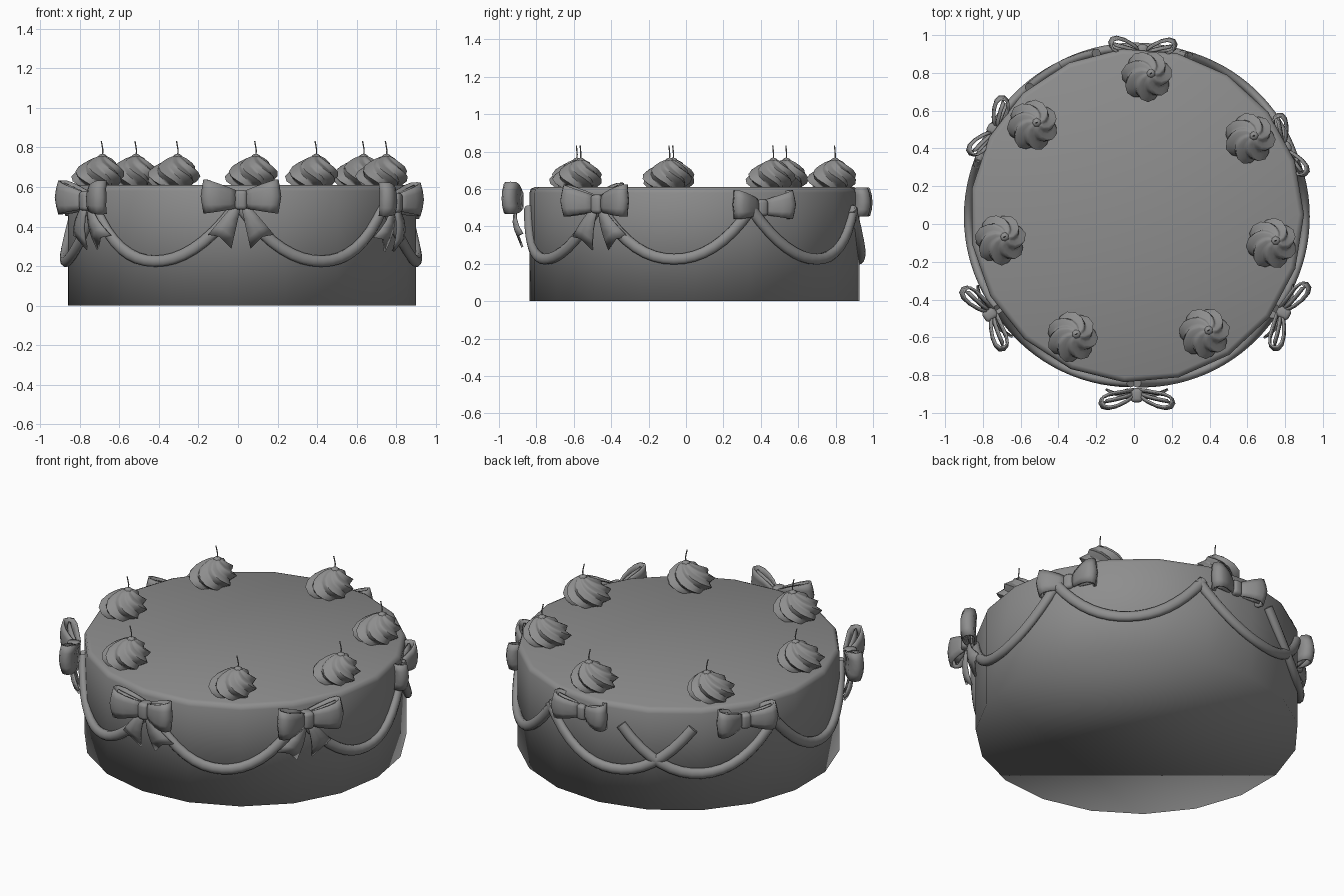
import bpy, bmesh, math
from mathutils import Matrix, Vector

if "Cube" in bpy.data.objects:
    bpy.data.objects.remove(bpy.data.objects["Cube"])

CX, CY, R, TOP = 0.015, 0.045, 0.885, 0.61
grey = bpy.data.materials.new("dark_grey")
grey.diffuse_color = (0.27, 0.27, 0.27, 1)
grey.use_nodes = True
grey.node_tree.nodes["Principled BSDF"].inputs["Base Color"].default_value = grey.diffuse_color


def make(name, bm, angle=40, thick=0):
    bmesh.ops.recalc_face_normals(bm, faces=bm.faces[:])
    me = bpy.data.meshes.new(name)
    bm.to_mesh(me)
    bm.free()
    me.materials.append(grey)
    ob = bpy.data.objects.new(name, me)
    bpy.context.collection.objects.link(ob)
    if thick:
        s = ob.modifiers.new("thickness", 'SOLIDIFY')
        s.thickness = thick
        s.offset = 0
    bpy.ops.object.select_all(action='DESELECT')
    ob.select_set(True)
    bpy.context.view_layer.objects.active = ob
    bpy.ops.object.shade_smooth_by_angle(angle=math.radians(angle))
    return ob


def skin(bm, rings, closed=True, caps=True):
    """Join rows of points with quads."""
    rows = [[bm.verts.new(p) for p in r] for r in rings]
    n = len(rows[0])
    for a, b in zip(rows, rows[1:]):
        for i in range(n if closed else n - 1):
            j = (i + 1) % n
            bm.faces.new((a[i], a[j], b[j], b[i]))
    if caps and closed:
        bm.faces.new(rows[0][::-1])
        bm.faces.new(rows[-1])


def ring(x, y, z, r, n, start=0.0):
    return [(x + r * math.cos(start + 2 * math.pi * i / n),
             y + r * math.sin(start + 2 * math.pi * i / n), z) for i in range(n)]


# Cake body: 19 sides with a softened top rim, smooth all over
bm = bmesh.new()
skin(bm, [ring(CX, CY, z, r, 19, math.radians(-56.5)) for z, r in
          ((0, R), (TOP - 0.03, R), (TOP - 0.009, R - 0.008), (TOP, R - 0.028))])
make("cake_body", bm, 180)


# Swirled cream dollops, each with a cherry and stem
def dollop(x, y, k):
    profile = [(0.0, 0.1), (0.025, 0.127), (0.05, 0.137), (0.075, 0.128),
               (0.1, 0.106), (0.12, 0.08), (0.14, 0.05), (0.152, 0.022)]
    rings = []
    for h, r in profile:
        t = h / 0.152
        ox, oy = 0.025 * t * t, 0.017 * t * t
        row = []
        for i in range(56):
            a = 2 * math.pi * i / 56
            ridge = abs((i % 8) / 4 - 1)          # sharp crest, shallow valley
            rr = r * (0.78 + 0.22 * ridge ** 1.2)
            b = a - 1.9 * t + k * 0.3
            row.append((x + ox + rr * math.cos(b), y + oy + rr * math.sin(b), TOP - 0.006 + h))
        rings.append(row)
    bm = bmesh.new()
    skin(bm, rings)
    make(f"cream_dollop_{k}", bm, 60)
    px, py = x + 0.025, y + 0.017
    bm = bmesh.new()
    bmesh.ops.create_uvsphere(bm, u_segments=12, v_segments=8, radius=0.026,
                              matrix=Matrix.Translation((px, py, 0.742)))
    make(f"cherry_{k}", bm, 60)
    bm = bmesh.new()
    skin(bm, [ring(px + dx, py + dx * 0.5, z, 0.0035, 5) for dx, z in
              ((0, 0.76), (0.002, 0.785), (-0.002, 0.81), (-0.006, 0.832))])
    make(f"cherry_stem_{k}", bm, 60)


for k, (x, y) in enumerate([(0.065, 0.78), (-0.54, 0.52), (0.61, 0.45), (-0.71, -0.085),
                            (0.725, -0.105), (-0.33, -0.60), (0.37, -0.58)]):
    dollop(x, y, k)


# Draped swags: seven tubes following the cake wall, two overlapping at the back
def swag(k, centre, half=27, rad=0.03, n=16):
    pts = []
    for i in range(n + 1):
        t = 2 * i / n - 1
        a = math.radians(centre + half * t)
        rr = 0.886 + 0.006 * (1 - t * t)
        pts.append(Vector((CX + rr * math.cos(a), CY + rr * math.sin(a),
                           0.225 + 0.27 * abs(t) ** 2.1)))
    rings = []
    for i, p in enumerate(pts):
        d = (pts[min(i + 1, n)] - pts[max(i - 1, 0)]).normalized()
        out = Vector((p.x - CX, p.y - CY, 0)).normalized()
        side = d.cross(out).normalized()
        out = side.cross(d)
        rings.append([p + rad * (0.8 * out * math.cos(q) + side * math.sin(q))
                      for q in (2 * math.pi * j / 10 for j in range(10))])
    bm = bmesh.new()
    skin(bm, rings)
    make(f"swag_{k}", bm, 60)


for k, (c, half) in enumerate(((-119, 27), (-63, 27), (-7, 27), (47, 27),
                               (101, 29), (133, 29), (187, 27))):
    swag(k, c, half)


# Ribbon bows; local x runs along the wall, y outward, z up
def bow(name, pos_deg, face_deg, sink, z, size=1.0, tails=True):
    p, f = math.radians(pos_deg), math.radians(face_deg)
    n = Vector((math.cos(f), math.sin(f), 0))
    t = Vector((0, 0, 1)).cross(n)
    rr = R - sink
    m = Matrix.Translation((CX + rr * math.cos(p), CY + rr * math.sin(p), z)) @ \
        Matrix((t, n, (0, 0, 1))).transposed().to_4x4() @ Matrix.Diagonal((size, 1, size, 1))
    outer_loop = [(0.015, 0.062), (0.06, 0.092), (0.11, 0.115), (0.155, 0.125), (0.185, 0.118),
                  (0.198, 0.095), (0.19, 0.07), (0.15, 0.052), (0.09, 0.042), (0.015, 0.03)]
    inner_fold = [(0.015, 0.05), (0.07, 0.068), (0.12, 0.08), (0.175, 0.09)]
    for s, side in ((-1, "left"), (1, "right")):
        for part, path in (("loop", outer_loop), ("fold", inner_fold)):
            rows = []
            for u, v in path:
                w = min(1, u / 0.19)
                h, c = 0.032 + 0.053 * w ** 0.8, 0.018 * w
                if part == "fold":
                    h *= 0.9
                rows.append([m @ Vector((s * (u - 0.014 * abs(q) * w), v - 0.012 * q * q, c + h * q))
                             for q in (-1, -0.5, 0, 0.5, 1)])
            bm = bmesh.new()
            skin(bm, rows, closed=False)
            make(f"{name}_{side}_{part}", bm, 60, 0.012)
        if not tails:
            continue
        # Tail: widening strip with a notched end
        rows = []
        for w in (0, 0.25, 0.5, 0.75, 1):
            inner = Vector((0.002 + 0.046 * w, 0, -0.03 - 0.215 * w))
            outer = Vector((0.025 + 0.14 * w, 0, -0.01 - 0.165 * w))
            mid = (inner + outer) / 2 + Vector((0, 0, 0.025 * w ** 3))
            y = 0.05 - 0.03 * w + 0.02 * math.sin(math.pi * w)
            rows.append([m @ Vector((s * q.x, y + dy * w, q.z))
                         for q, dy in ((inner, 0), (mid, 0.022), (outer, 0))])
        bm = bmesh.new()
        skin(bm, rows, closed=False)
        make(f"{name}_{side}_tail", bm, 50, 0.012)
    bm = bmesh.new()
    bmesh.ops.create_cube(bm, size=1)
    bmesh.ops.scale(bm, vec=(0.062, 0.075, 0.1), verts=bm.verts[:])
    bmesh.ops.bevel(bm, geom=bm.edges[:], offset=0.02, segments=3, affect='EDGES', profile=0.5)
    bmesh.ops.transform(bm, matrix=m @ Matrix.Translation((0, 0.052, 0)), verts=bm.verts[:])
    make(f"{name}_knot", bm, 60)


bow("front_bow", -90, -90, -0.015, 0.535)
bow("front_right_bow", -34, -27, 0.005, 0.52)
bow("front_left_bow", 214, 214, 0.0, 0.53)
bow("back_right_bow", 24.6, 24.6, 0.078, 0.5, 0.9, False)
bow("back_bow", 88, 88, 0.068, 0.515, 0.9, False)
bow("back_left_bow", 149, 149, 0.055, 0.515, 0.9, False)
